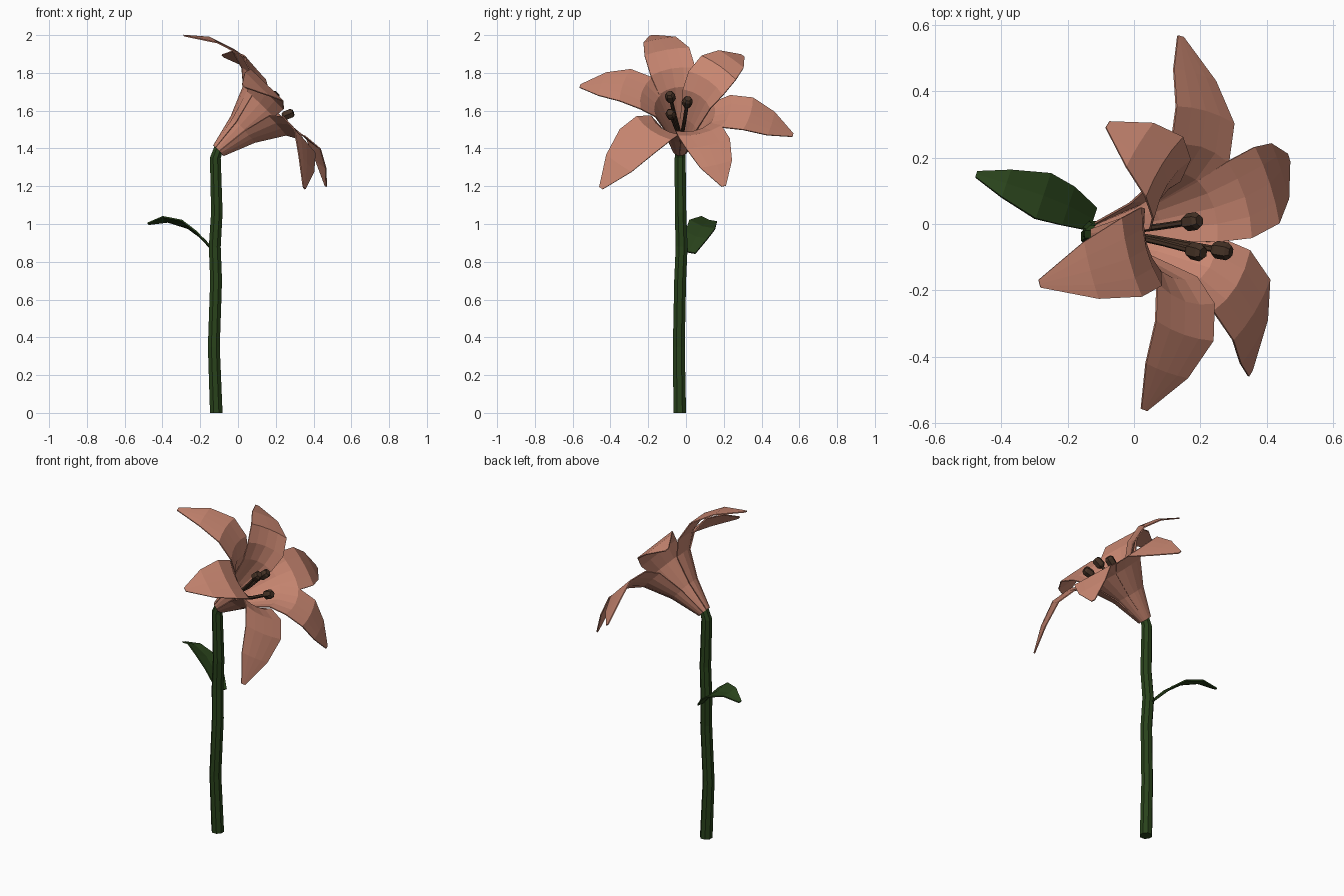
import bpy, math
from mathutils import Vector as V

if "Cube" in bpy.data.objects:
    bpy.data.objects.remove(bpy.data.objects["Cube"])


def material(name, rgb):
    m = bpy.data.materials.new(name)
    m.diffuse_color = (*rgb, 1)
    m.use_nodes = True
    m.node_tree.nodes["Principled BSDF"].inputs["Base Color"].default_value = m.diffuse_color
    return m


PINK = material("petal_pink", (0.58, 0.24, 0.165))
GREEN = material("stem_green", (0.022, 0.055, 0.011))
BROWN = material("stamen_brown", (0.06, 0.032, 0.019))


def make(name, verts, faces, mat):
    me = bpy.data.meshes.new(name)
    me.from_pydata([tuple(v) for v in verts], [], faces)
    me.materials.append(mat)
    ob = bpy.data.objects.new(name, me)
    bpy.context.collection.objects.link(ob)
    return ob


def tube(name, path, radii, sides, mat):
    """Flat-faced capped tube along a path."""
    pts = [V(p) for p in path]
    verts, faces = [], []
    for i, p in enumerate(pts):
        d = (pts[min(i + 1, len(pts) - 1)] - pts[max(i - 1, 0)]).normalized()
        if name == "stem" and i == 0:
            d = V((0, 0, 1))
        a = V((0, 1, 0)).cross(d).normalized()
        b = d.cross(a)
        for k in range(sides):
            t = 2 * math.pi * (k + 0.5) / sides
            verts.append(p + (a * math.cos(t) + b * math.sin(t)) * radii[i])
    for i in range(len(pts) - 1):
        for k in range(sides):
            j = (k + 1) % sides
            faces.append((i * sides + k, i * sides + j, (i + 1) * sides + j, (i + 1) * sides + k))
    faces.append(tuple(reversed(range(sides))))
    faces.append(tuple(range((len(pts) - 1) * sides, len(pts) * sides)))
    return make(name, verts, faces, mat)


def sheet(name, rows, mat, thick):
    """Thin blade skinned through rows of points."""
    n = len(rows[0])
    faces = [(i * n + k, i * n + k + 1, (i + 1) * n + k + 1, (i + 1) * n + k)
             for i in range(len(rows) - 1) for k in range(n - 1)]
    ob = make(name, [p for r in rows for p in r], faces, mat)
    mod = ob.modifiers.new("thickness", 'SOLIDIFY')
    mod.thickness = thick
    mod.offset = 0
    return ob


# Stem, bending into the flower at the top
tube("stem", [(-.115, -.033, 0), (-.128, -.038, .35), (-.116, -.031, .7), (-.123, -.023, .88),
              (-.112, -.029, 1.06), (-.12, -.031, 1.35), (-.092, -.03, 1.43)],
     [.036, .034, .034, .034, .033, .031, .025], 8, GREEN)

# Leaf with a creased midrib
side = V((.3, .9, -.3)).normalized()
leaf = [((-.125, .015, .85), .038), ((-.20, .055, .93), .064), ((-.275, .085, .985), .076),
        ((-.385, .122, 1.018), .046), ((-.475, .15, 1.0), .01)]
sheet("leaf", [[V(p) + side * s * w + V((0, 0, .15 * w * abs(s))) for s in (-1, 0, 1)]
               for p, w in leaf], GREEN, .008)

# Petals: one shared flaring profile aimed at each tip, upper ones arching more
base = V((-.11, -.03, 1.395))
axis = V((.704, .06, .704)).normalized()
up = V((-.707, 0, .707))
tips = [(-.285, -.18, 1.997), (-.08, .30, 1.89), (.14, .565, 1.47),
        (.465, .20, 1.20), (.35, -.45, 1.19), (.03, -.56, 1.73)]
# radius, height along axis, half width, cupping
profile = [(.036, .0, .024, .3), (.09, .17, .06, .3), (.17, .32, .10, .3), (.25, .375, .124, .2),
           (.36, .385, .124, .1), (.48, .335, .09, .05), (.60, .27, .012, 0)]
for i, tip in enumerate(tips):
    rel = V(tip) - base
    h_tip = rel.dot(axis)
    out = rel - axis * h_tip
    scale = out.length / .60
    out.normalize()
    across = axis.cross(out)
    arch = .045 * max(0, out.dot(up))
    rows = []
    for r, h, w, cup in profile:
        t = r / .60
        c = base + axis * (h + (h_tip - .27) * t * t) + out * r * scale
        c -= up * .04 * math.sin(math.pi * t) * (1 - .6 * t)
        c += axis * arch * math.sin(math.pi * t * t)
        rows.append([c + across * s * w - out * cup * w * s * s for s in (-1, -.5, 0, .5, 1)])
    sheet(f"petal_{i + 1}", rows, PINK, .006)

# Stamens: thin filament with a chunky anther
for i, end in enumerate([(.175, .007, 1.645), (.187, -.083, 1.672), (.265, -.08, 1.58)]):
    end = V(end)
    start = base + axis * .08
    d = (end - start).normalized()
    mid = start.lerp(end, .55) - up * .012
    tube(f"filament_{i + 1}", [start, mid, end], [.01, .01, .01], 6, BROWN)
    tube(f"anther_{i + 1}", [end + d * k for k in (-.03, -.018, .018, .03)],
         [.018, .027, .027, .018], 6, BROWN)
